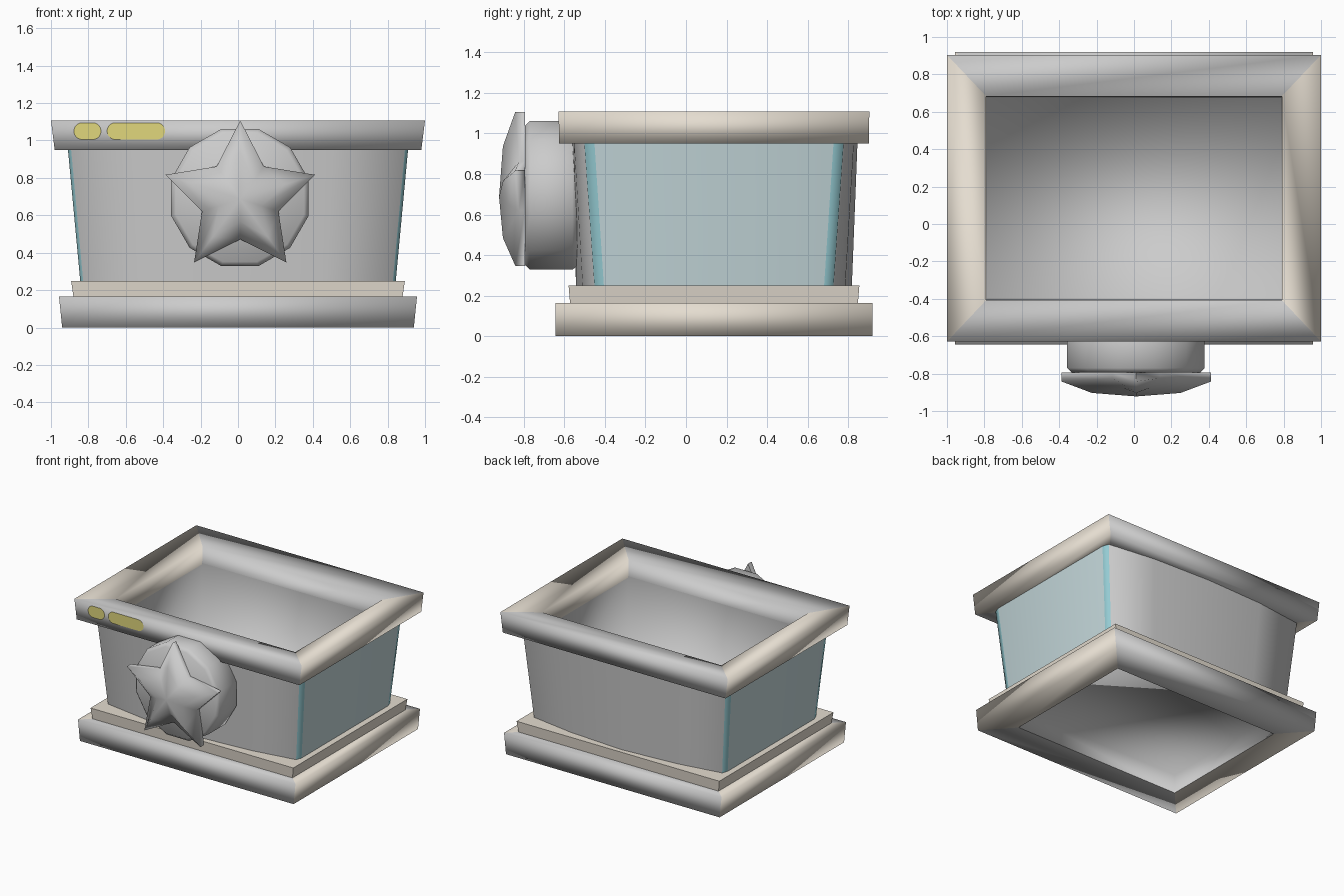
import bpy, bmesh, math

if "Cube" in bpy.data.objects:
    bpy.data.objects.remove(bpy.data.objects["Cube"])

YC = 0.138  # depth centre of the box


def material(name, rgb):
    m = bpy.data.materials.new(name)
    m.diffuse_color = (*rgb, 1)
    m.use_nodes = True
    m.node_tree.nodes["Principled BSDF"].inputs["Base Color"].default_value = m.diffuse_color
    return m


GREY = material("grey", (0.8, 0.8, 0.8))
CREAM = material("cream", (0.78, 0.72, 0.63))
TEAL = material("pale_teal", (0.55, 0.68, 0.70))
EDGE = material("teal_edge", (0.3, 0.6, 0.65))
YELLOW = material("yellow", (0.75, 0.68, 0.2))


def finish(bm, name, mats=(), angle=30):
    bmesh.ops.recalc_face_normals(bm, faces=bm.faces)
    me = bpy.data.meshes.new(name)
    bm.to_mesh(me)
    bm.free()
    ob = bpy.data.objects.new(name, me)
    bpy.context.collection.objects.link(ob)
    for m in mats:
        me.materials.append(m)
    bpy.ops.object.select_all(action='DESELECT')
    ob.select_set(True)
    bpy.context.view_layer.objects.active = ob
    if angle:
        bpy.ops.object.shade_smooth_by_angle(angle=math.radians(angle))
    return ob


def bridge(bm, a, b, mat=lambda i: 0):
    n = len(a)
    for i in range(n):
        f = bm.faces.new((a[i], a[(i + 1) % n], b[(i + 1) % n], b[i]))
        f.material_index = mat(i)


def rect(bm, hx, hy, z):
    return [bm.verts.new((sx * hx, YC + sy * hy, z))
            for sx, sy in ((-1, -1), (1, -1), (1, 1), (-1, 1))]


def frame(name, profile, mats, mat=lambda i: 0, cap=False, angle=88):
    """Rectangular band from (half width, half depth, z) profile points."""
    bm = bmesh.new()
    loops = [rect(bm, *p) for p in profile]
    for a, b in zip(loops, loops[1:]):
        bridge(bm, a, b, mat)
    if cap:
        bm.faces.new(loops[-1])
    return finish(bm, name, mats, angle)


def sides(i):
    return i % 2  # x-facing sides use the second material


# Base, its hollow underside, step and top rim
frame("base_frame", [(0.74, 0.56, 0), (0.94, 0.782, 0), (0.957, 0.782, 0.165),
                     (0.86, 0.69, 0.165)], (GREY, CREAM), sides, angle=120)
frame("base_recess", [(0.74, 0.56, 0), (0.74, 0.56, 0.15)], (GREY,), cap=True, angle=120)
frame("base_step", [(0.88, 0.71, 0.165), (0.892, 0.717, 0.25), (0.80, 0.57, 0.25)], (CREAM,))
frame("top_rim", [(0.88, 0.64, 0.95), (0.98, 0.765, 0.95), (1.0, 0.766, 1.108),
                  (0.79, 0.545, 1.078), (0.79, 0.54, 0.94)], (GREY, CREAM), sides, angle=120)

# Body: tapered, bowed front and back, flat teal sides with bevelled edges
half = [(-0.91, 0.59), (-0.893, 0.64), (-0.5, 0.69), (0, 0.708),
        (0.5, 0.69), (0.893, 0.64), (0.91, 0.59)]
section = [(x, -y) for x, y in half] + [(-x, y) for x, y in half]
bm = bmesh.new()
rings = [[bm.verts.new((x * kx, YC + y * (1 - dy * (1 + abs(x) / 0.9)), z))
          for x, y in section]
         for z, kx, dy in ((0.24, 0.926, 0.04), (0.96, 1.0, 0.0))]
bridge(bm, *rings, lambda i: {6: 1, 13: 1, 0: 2, 5: 2, 7: 2, 12: 2}.get(i, 0))
finish(bm, "body", (GREY, TEAL, EDGE), 100)

# Inner tray, open at the top
frame("inner_tray", [(0.795, 0.54, 0.95), (0.785, 0.535, 0.27)], (GREY,), cap=True, angle=100)

# Round medallion: 12-sided lathe with a chamfered front
CX, CZ, N = 0.01, 0.695, 12
bm = bmesh.new()
rings = [[bm.verts.new((CX + r * math.sin((i + 0.5) * 2 * math.pi / N), y,
                        CZ + r * math.cos((i + 0.5) * 2 * math.pi / N)))
          for i in range(N)]
         for r, y in ((0.355, -0.53), (0.38, -0.56), (0.38, -0.77), (0.355, -0.795))]
for a, b in zip(rings, rings[1:]):
    bridge(bm, a, b)
bm.faces.new(rings[0])
bm.faces.new(rings[-1])
finish(bm, "medallion", (), 80)

# Puffed five-point star
bm = bmesh.new()


def star_ring(tip, notch, ytip, ynotch):
    pts = []
    for i in range(10):
        a = i * math.pi / 5
        r, y = (notch, ynotch) if i % 2 else (tip, ytip)
        pts.append(bm.verts.new((0.012 + r * math.sin(a), y, 0.687 + r * math.cos(a))))
    return pts


back = star_ring(0.42, 0.215, -0.795, -0.795)
edge = star_ring(0.42, 0.215, -0.842, -0.825)
ridge = star_ring(0.25, 0.12, -0.903, -0.877)
bridge(bm, back, edge)
bridge(bm, edge, ridge)
tip = bm.verts.new((0.012, -0.922, 0.687))
for i in range(10):
    bm.faces.new((ridge[i], ridge[(i + 1) % 10], tip))
bm.faces.new(back)
finish(bm, "star", (), 75)


# Yellow rounded highlights on the rim front
def pill(name, x, w, h):
    bm = bmesh.new()
    r = h / 2
    pts = []
    for i in range(24):
        a = (i + 0.5) * math.pi / 12
        dx = math.copysign(w / 2 - r, math.cos(a))
        pts.append(bm.verts.new((x + dx + r * math.cos(a), YC - 0.769,
                                 1.05 + r * math.sin(a))))
    bm.faces.new(pts)
    finish(bm, name, (YELLOW,), 0)


pill("short_highlight", -0.805, 0.145, 0.09)
pill("long_highlight", -0.545, 0.31, 0.09)
